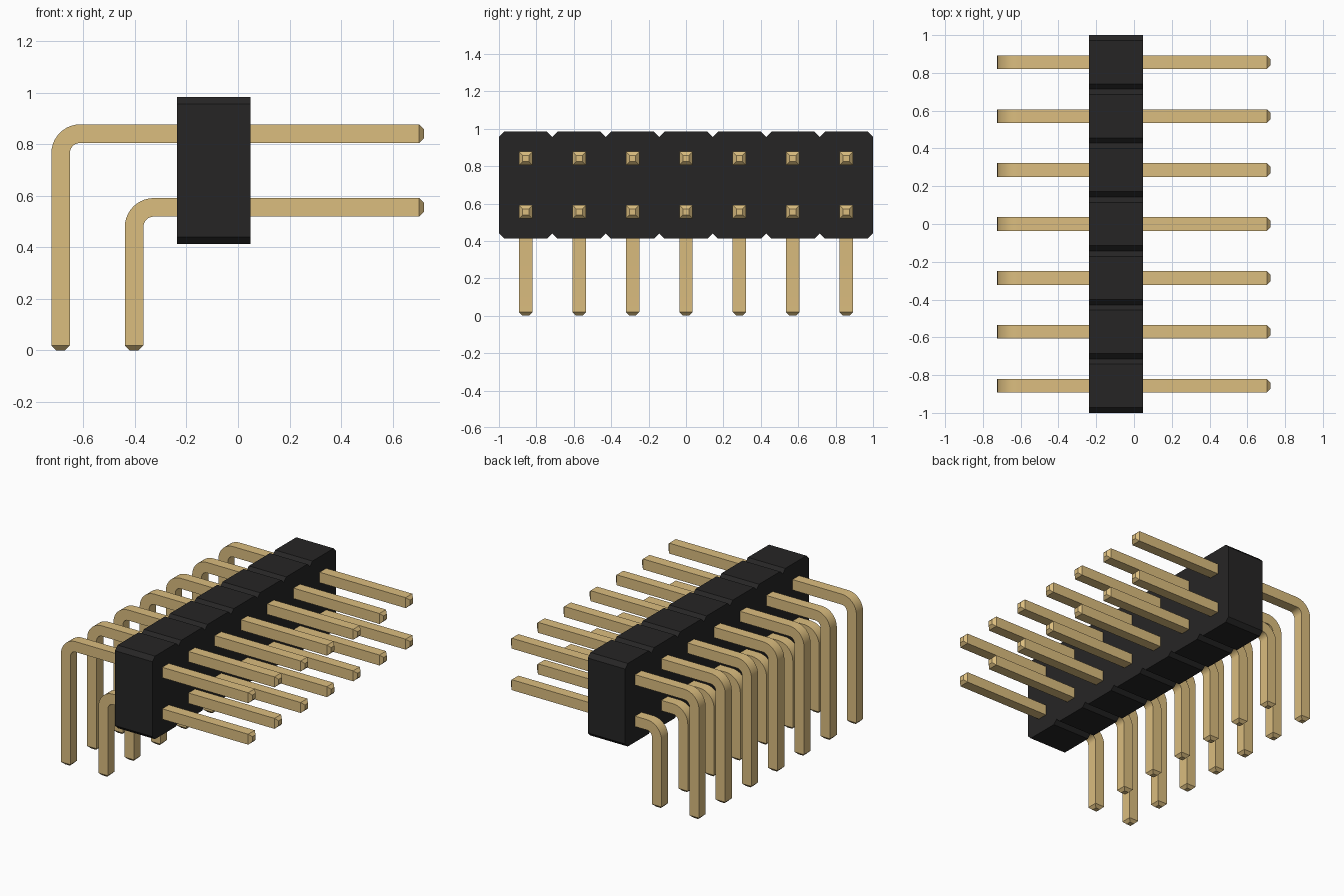
import bpy, bmesh, math
from mathutils import Vector

cube = bpy.data.objects.get("Cube")
if cube:
    bpy.data.objects.remove(cube, do_unlink=True)

COLUMNS = 7
PITCH = 2 / COLUMNS
HALF = 0.036          # half the pin thickness
TIP = 0.019           # length and inset of the pin point
BEND = 0.076          # centreline radius of the bend
CHAMFER = 0.028
BODY_X = (-0.237, 0.048)
BODY_Z = (0.412, 0.984)
PIN_END = 0.722


def make_material(name, rgb):
    mat = bpy.data.materials.new(name)
    mat.use_nodes = True
    mat.diffuse_color = (*rgb, 1)
    bsdf = mat.node_tree.nodes["Principled BSDF"]
    bsdf.inputs["Base Color"].default_value = (*rgb, 1)
    return mat


black = make_material("black plastic", (0.0194, 0.0187, 0.0187))
gold = make_material("gold metal", (0.708, 0.509, 0.212))


def finish_mesh(bm, name, mat):
    bmesh.ops.recalc_face_normals(bm, faces=bm.faces)
    mesh = bpy.data.meshes.new(name)
    bm.to_mesh(mesh)
    bm.free()
    mesh.materials.append(mat)
    return mesh


def add_object(name, mesh, location=(0, 0, 0)):
    obj = bpy.data.objects.new(name, mesh)
    obj.location = location
    bpy.context.collection.objects.link(obj)
    return obj


# Housing: notched outline in y-z, extruded along x
bottom, top = BODY_Z
upper, lower = [], []
for i in range(COLUMNS):
    y0, y1 = -1 + i * PITCH, -1 + (i + 1) * PITCH
    for edge, z, inward in ((upper, top, -CHAMFER), (lower, bottom, CHAMFER)):
        edge += [(y0, z + inward), (y0 + CHAMFER, z), (y1 - CHAMFER, z)]
upper.append((1, top - CHAMFER))
lower.append((1, bottom + CHAMFER))
bm = bmesh.new()
face = bm.faces.new([bm.verts.new((BODY_X[0], y, z)) for y, z in lower + upper[::-1]])
ext = bmesh.ops.extrude_face_region(bm, geom=[face])
moved = [g for g in ext["geom"] if isinstance(g, bmesh.types.BMVert)]
bmesh.ops.translate(bm, verts=moved, vec=(BODY_X[1] - BODY_X[0], 0, 0))
add_object("housing", finish_mesh(bm, "housing", black))


# Pin: square section swept down a leg, round a bend and along to the front
def pin_mesh(name, leg_x, pin_z, steps=10):
    stations = [(leg_x, 0, 0, HALF - TIP), (leg_x, TIP, 0, HALF)]
    for i in range(steps + 1):
        a = math.pi / 2 * i / steps
        stations.append((leg_x + BEND * (1 - math.cos(a)),
                         pin_z - BEND * (1 - math.sin(a)), a, HALF))
    stations += [(PIN_END - TIP, pin_z, math.pi / 2, HALF),
                 (PIN_END, pin_z, math.pi / 2, HALF - TIP)]
    bm = bmesh.new()
    rings = []
    for x, z, a, h in stations:
        side = Vector((math.cos(a), 0, -math.sin(a))) * h
        across = Vector((0, h, 0))
        centre = Vector((x, 0, z))
        rings.append([bm.verts.new(centre + side * s + across * t)
                      for s, t in ((-1, -1), (1, -1), (1, 1), (-1, 1))])
    for r0, r1 in zip(rings, rings[1:]):
        for k in range(4):
            n = (k + 1) % 4
            bm.faces.new((r0[k], r0[n], r1[n], r1[k]))
    bm.faces.new(rings[0])
    bm.faces.new(rings[-1])
    return finish_mesh(bm, name, gold)


for row, leg_x, pin_z in (("upper_pin", -0.688, 0.841), ("lower_pin", -0.403, 0.555)):
    mesh = pin_mesh(row, leg_x, pin_z)
    for i in range(COLUMNS):
        obj = add_object(f"{row}_{i + 1}", mesh, (0, -1 + (i + 0.5) * PITCH, 0))
    # Smooth only the round of the bend
    bpy.ops.object.select_all(action="DESELECT")
    obj.select_set(True)
    bpy.context.view_layer.objects.active = obj
    bpy.ops.object.shade_smooth_by_angle(angle=math.radians(30))
